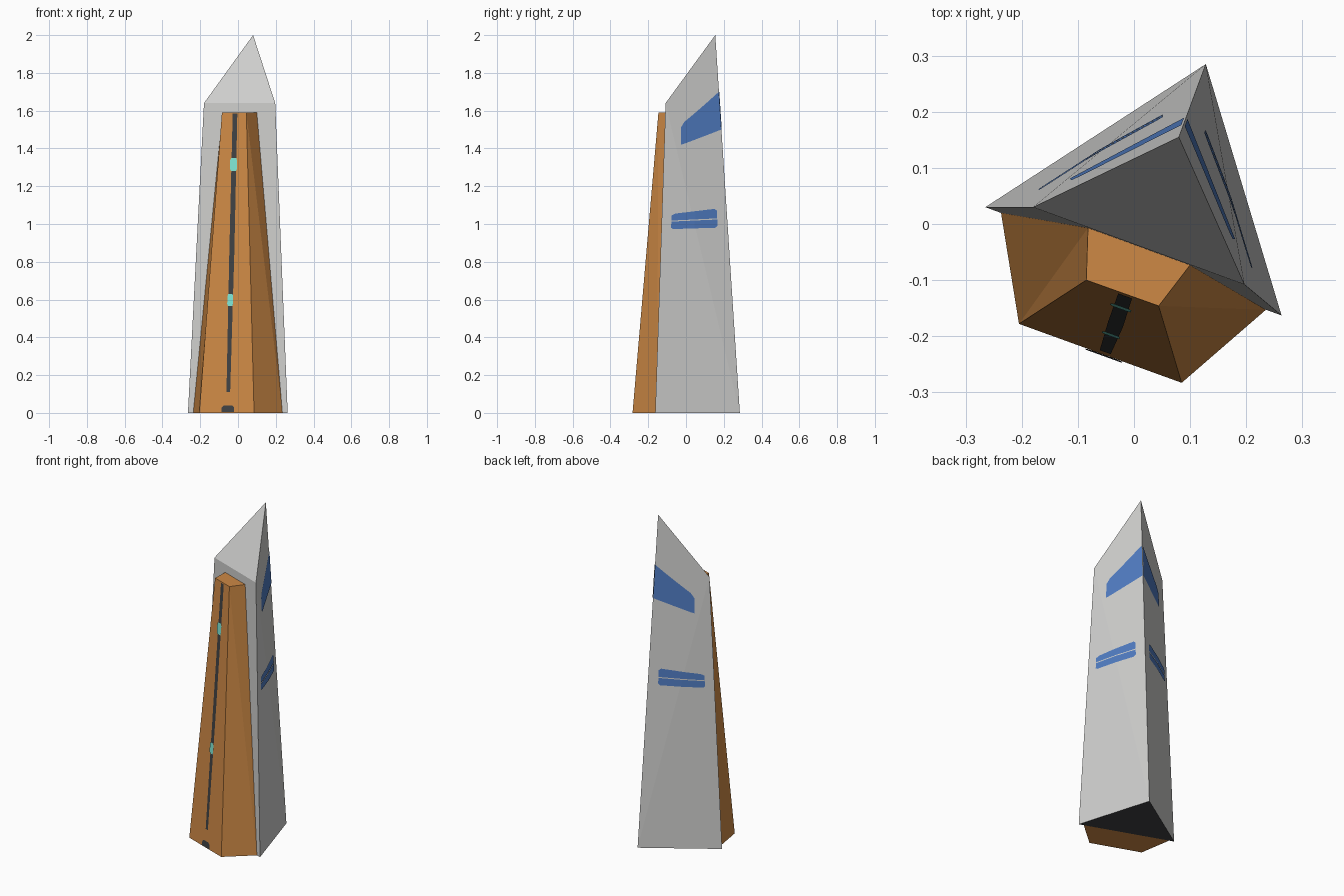
import bpy, bmesh
from mathutils import Vector
from mathutils.bvhtree import BVHTree

if "Cube" in bpy.data.objects:
    bpy.data.objects.remove(bpy.data.objects["Cube"])


def material(name, rgb):
    m = bpy.data.materials.new(name)
    m.diffuse_color = (*rgb, 1)
    m.use_nodes = True
    m.node_tree.nodes["Principled BSDF"].inputs["Base Color"].default_value = m.diffuse_color
    return m


GREY = material("light_grey", (0.62, 0.62, 0.61))
ORANGE = material("orange", (0.61, 0.25, 0.06))
BLUE = material("blue", (0.08, 0.20, 0.53))
DARK = material("dark_grey", (0.05, 0.053, 0.056))
TEAL = material("teal", (0.21, 0.78, 0.66))


def finish(bm, name, mats):
    me = bpy.data.meshes.new(name)
    bm.to_mesh(me)
    ob = bpy.data.objects.new(name, me)
    for m in mats:
        me.materials.append(m)
    bpy.context.collection.objects.link(ob)
    return ob


def solid(name, points, faces, mats, bottom_index=0):
    """Closed faceted solid; returns a BVH so that plates can hug it."""
    bm = bmesh.new()
    vs = [bm.verts.new(p) for p in points]
    for f in faces:
        bm.faces.new([vs[i] for i in f])
    bmesh.ops.recalc_face_normals(bm, faces=bm.faces)
    for f in bm.faces:
        if f.normal.z < -0.9:
            f.material_index = bottom_index
    tree = BVHTree.FromBMesh(bm)
    finish(bm, name, mats)
    return tree


def plate(name, mat, tree, surf, stations, lift=0.003, n=6):
    """Thin painted sheet: stations are pairs of (s, z) points across the shape."""
    bm = bmesh.new()
    rows = []
    for i in range(len(stations) - 1):
        (a0, b0), (a1, b1) = stations[i], stations[i + 1]
        for k in range(n + (i == len(stations) - 2)):
            t = k / n
            lo = Vector(a0).lerp(Vector(a1), t)
            hi = Vector(b0).lerp(Vector(b1), t)
            row = []
            for u in (0, 0.5, 1):
                loc, nor, _, _ = tree.find_nearest(surf(*lo.lerp(hi, u)))
                row.append((bm.verts.new(loc + nor * lift), nor))
            rows.append(row)
    for r0, r1 in zip(rows, rows[1:]):
        for j in range(2):
            f = bm.faces.new([r0[j][0], r0[j + 1][0], r1[j + 1][0], r1[j][0]])
            f.normal_update()
            if f.normal.dot(r0[j][1]) < 0:
                f.normal_flip()
    finish(bm, name, [mat])


def face_map(p0, p1, q0, q1):
    """(s, z) on the face between edge p0-p1 and edge q0-q1."""
    def at(a, b, z):
        return a.lerp(b, (z - a.z) / (b.z - a.z))
    return lambda s, z: at(p0, p1, z).lerp(at(q0, q1, z), s)


# Three-sided tapering body with a slanted tip
body_pts = [Vector(p) for p in [
    (-0.265, 0.03, 0), (0.263, -0.163, 0), (0.128, 0.285, 0),
    (-0.18, 0.03, 1.64), (0.197, -0.108, 1.64), (0.08, 0.155, 2.0)]]
A, B, C, A1, B1, C1 = body_pts
body = solid("body", body_pts,
             [(0, 1, 2), (3, 4, 5), (0, 1, 4, 3),
              (0, 2, 3), (2, 5, 3), (1, 2, 4), (2, 5, 4)],
             [GREY, DARK], 1)

# Orange front housing against the body's front face
H = 1.59
house_pts = [Vector(p) for p in [
    (-0.237, 0.02, 0), (-0.205, -0.178, 0), (0.085, -0.283, 0), (0.235, -0.153, 0),
    (-0.082, -0.007, H), (-0.085, -0.1, H), (0.044, -0.146, H), (0.1, -0.073, H)]]
house = solid("front_housing", house_pts,
              [(0, 1, 2, 3), (4, 5, 6, 7), (1, 2, 6, 5), (0, 3, 7, 4),
               (0, 1, 4), (1, 5, 4), (2, 3, 6), (3, 7, 6)],
              [ORANGE])

# Blue markings, the same on both rear faces
for side, (p, p1) in {"right": (B, B1), "left": (A, A1)}.items():
    surf = face_map(C, C1, p, p1)
    shapes = {
        "upper_panel": [(0.005, 1.50, 1.70), (0.66, 1.425, 1.54), (0.72, 1.42, 1.51)],
        "upper_slat": [(0.157, 1.03, 1.07), (0.19, 1.029, 1.08),
                       (0.80, 1.019, 1.055), (0.857, 1.018, 1.045)],
        "lower_slat": [(0.157, 0.99, 1.024), (0.19, 0.98, 1.023),
                       (0.83, 0.973, 1.013), (0.857, 0.98, 1.012)],
    }
    for name, cols in shapes.items():
        plate(f"{side}_{name}", BLUE, body, surf,
              [((s, lo), (s, hi)) for s, lo, hi in cols])

# Dark strip, teal lights and foot opening on the housing front
front = face_map(house_pts[1], house_pts[5], house_pts[2], house_pts[6])


def front_plate(name, mat, rows, lift):
    plate(name, mat, house, front, [((a, z), (b, z)) for z, a, b in rows], lift, 2)


front_plate("front_strip", DARK, [(0.11, 0.49, 0.56), (1.585, 0.45, 0.64)], 0.003)
front_plate("foot_opening", DARK,
            [(0.004, 0.41, 0.637), (0.028, 0.41, 0.637), (0.04, 0.45, 0.6)], 0.003)
for name, z0, z1, a, b in [("lower_light", 0.565, 0.63, 0.459, 0.594),
                           ("upper_light", 1.28, 1.35, 0.42, 0.655)]:
    c = (b - a) * 0.15
    front_plate(name, TEAL, [(z0, a + c, b - c), (z0 + 0.012, a, b),
                             (z1 - 0.012, a, b), (z1, a + c, b - c)], 0.006)
